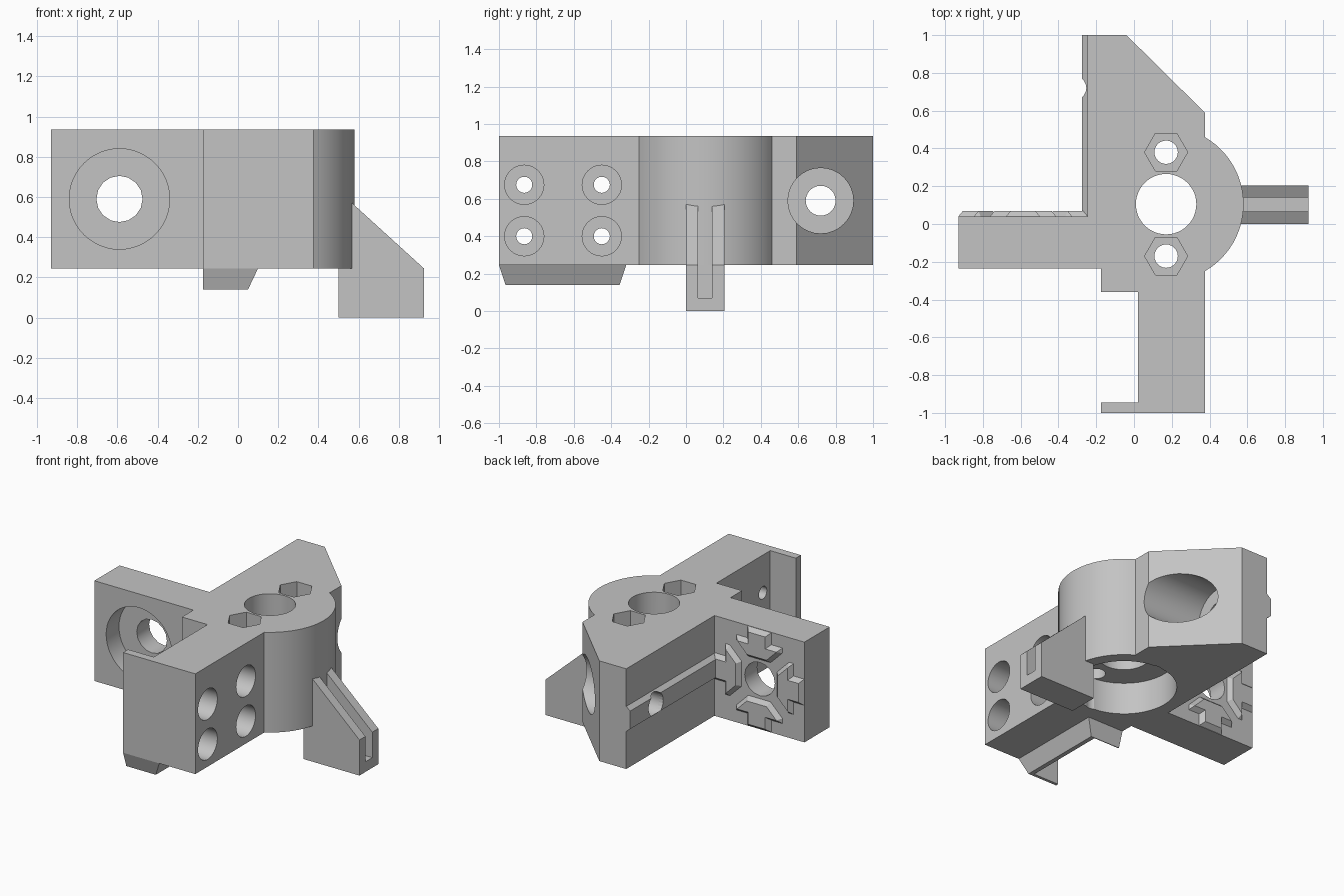
import bpy, bmesh
from math import cos, sin, pi, radians
from mathutils import Matrix, Vector

old = bpy.data.objects.get("Cube")
if old:
    bpy.data.objects.remove(old, do_unlink=True)

grey = bpy.data.materials.new("plain grey")
grey.use_nodes = True
colour = (0.55, 0.55, 0.55, 1)
grey.diffuse_color = colour
grey.node_tree.nodes["Principled BSDF"].inputs["Base Color"].default_value = colour

BOTTOM, TOP, MID = 0.245, 0.935, 0.59


def make(name, bm):
    bmesh.ops.recalc_face_normals(bm, faces=bm.faces)
    mesh = bpy.data.meshes.new(name)
    bm.to_mesh(mesh)
    bm.free()
    obj = bpy.data.objects.new(name, mesh)
    mesh.materials.append(grey)
    bpy.context.collection.objects.link(obj)
    return obj


def loft(name, lower, upper):
    """Solid between two matching 3D rings."""
    bm = bmesh.new()
    a = [bm.verts.new(p) for p in lower]
    b = [bm.verts.new(p) for p in upper]
    n = len(a)
    bm.faces.new(a[::-1])
    bm.faces.new(b)
    for i in range(n):
        j = (i + 1) % n
        bm.faces.new((a[i], a[j], b[j], b[i]))
    return make(name, bm)


def prism(name, outline, z0, z1):
    return loft(name, [(x, y, z0) for x, y in outline], [(x, y, z1) for x, y in outline])


def rect(x0, x1, y0, y1):
    return [(x0, y0), (x1, y0), (x1, y1), (x0, y1)]


def cylinder(axis, centre, radius, start, end, sides=32):
    """Cutter along an axis; centre holds the other two coordinates in order."""
    def ring(t):
        pts = []
        for i in range(sides):
            a = 2 * pi * i / sides
            p = [centre[0] + radius * cos(a), centre[1] + radius * sin(a)]
            p.insert("xyz".index(axis), t)
            pts.append(p)
        return pts
    return loft("cutter", ring(start), ring(end))


def cut(obj, cutters):
    bpy.context.view_layer.objects.active = obj
    for c in cutters:
        mod = obj.modifiers.new("cut", "BOOLEAN")
        mod.operation = "DIFFERENCE"
        mod.solver = "EXACT"
        mod.object = c
        bpy.ops.object.modifier_apply(modifier=mod.name)
        bpy.data.objects.remove(c, do_unlink=True)


def smooth(obj):
    bpy.ops.object.select_all(action="DESELECT")
    obj.select_set(True)
    bpy.context.view_layer.objects.active = obj
    bpy.ops.object.shade_smooth_by_angle(angle=radians(25))


# Main bracket outline: rear arm, round hub, front arm, side plate
hub = (0.17, 0.105)
arc = [(hub[0] + 0.41 * cos(a), hub[1] + 0.41 * sin(a))
       for a in (radians(60 - 5 * i) for i in range(25))]
outline = [(-0.245, 1), (-0.04, 1), (0.375, 0.59)] + arc + [
    (0.375, -1), (-0.175, -1), (-0.175, -0.945), (0.02, -0.945), (0.02, -0.36),
    (-0.175, -0.36), (-0.175, -0.235), (-0.93, -0.235), (-0.93, 0.04), (-0.245, 0.04)]
body = prism("bracket_body", outline, BOTTOM, TOP)

# Hub shaft hole and bearing seat underneath
cutters = [cylinder("z", hub, 0.16, 0, 1.2, 48),
           cylinder("z", hub, 0.33, 0, 0.465, 64)]
# Hexagonal nut pockets and their screw holes
for y in (hub[1] + 0.275, hub[1] - 0.275):
    cutters += [cylinder("z", (hub[0], y), 0.114, 0.81, 1.2, 6),
                cylinder("z", (hub[0], y), 0.062, 0, 1.2, 24)]
# Counterbored holes through the front arm
for y in (-0.865, -0.45):
    for z in (0.4, 0.675):
        cutters += [cylinder("x", (y, z), 0.105, 0.14, 0.6),
                    cylinder("x", (y, z), 0.043, -0.1, 0.6, 20)]
# Counterbored holes of the rear arm and the side plate
cutters += [cylinder("x", (0.72, MID), 0.175, -0.07, 0.6),
            cylinder("x", (0.72, MID), 0.08, -0.5, 0.6, 24),
            cylinder("y", (-0.59, MID), 0.25, -0.5, -0.095, 48),
            cylinder("y", (-0.59, MID), 0.115, -0.5, 0.3, 16)]
cut(body, cutters)
smooth(body)

# Chamfered rail along the rear arm's outer wall
section = [(-0.24, -0.09), (-0.275, -0.062), (-0.275, 0.062), (-0.24, 0.09)]
rail = loft("slot_rail", [(x, 0.04, MID + z) for x, z in section],
            [(x, 1, MID + z) for x, z in section])
cut(rail, [cylinder("x", (0.72, MID), 0.08, -0.5, 0.2, 24)])

# Four T-shaped locating keys around the side plate's hole
half = [(0.09, 0.3425), (0.09, 0.26), (0.175, 0.26), (0.175, 0.225), (0.085, 0.135)]
key = half + [(-x, r) for x, r in reversed(half)]
for i, side in enumerate(("top", "left", "bottom", "right")):
    turn = Matrix.Rotation(i * pi / 2, 3, "Y")
    bm = bmesh.new()
    base = Vector((-0.5875, 0.04, MID))
    face = bm.faces.new([bm.verts.new(base + turn @ Vector((x, 0, r))) for x, r in key])
    face.normal_update()
    if face.normal.y < 0:
        face.normal_flip()
    bmesh.ops.inset_region(bm, faces=[face], thickness=0.025, depth=0.03,
                           use_boundary=True, use_even_offset=True)
    make("plate_key_" + side, bm)

# Sloped lip under the front arm, open along its pocket
lip = loft("under_lip",
           [(x, y, 0.14) for x, y in rect(-0.175, 0.05, -0.965, -0.355)],
           [(x, y, BOTTOM) for x, y in rect(-0.175, 0.10, -1, -0.32)])
cut(lip, [prism("cutter", rect(-0.5, 0.02, -0.945, -0.36), 0, 0.6)])

# Slotted foot beside the hub
shape = [(0.5, 0), (0.925, 0), (0.925, BOTTOM), (0.54, 0.595), (0.5, 0.595)]
foot = loft("slotted_foot", [(x, 0.0, z) for x, z in shape], [(x, 0.205, z) for x, z in shape])
cut(foot, [prism("cutter", rect(0.575, 1.2, 0.065, 0.14), 0.07, 0.9)])
